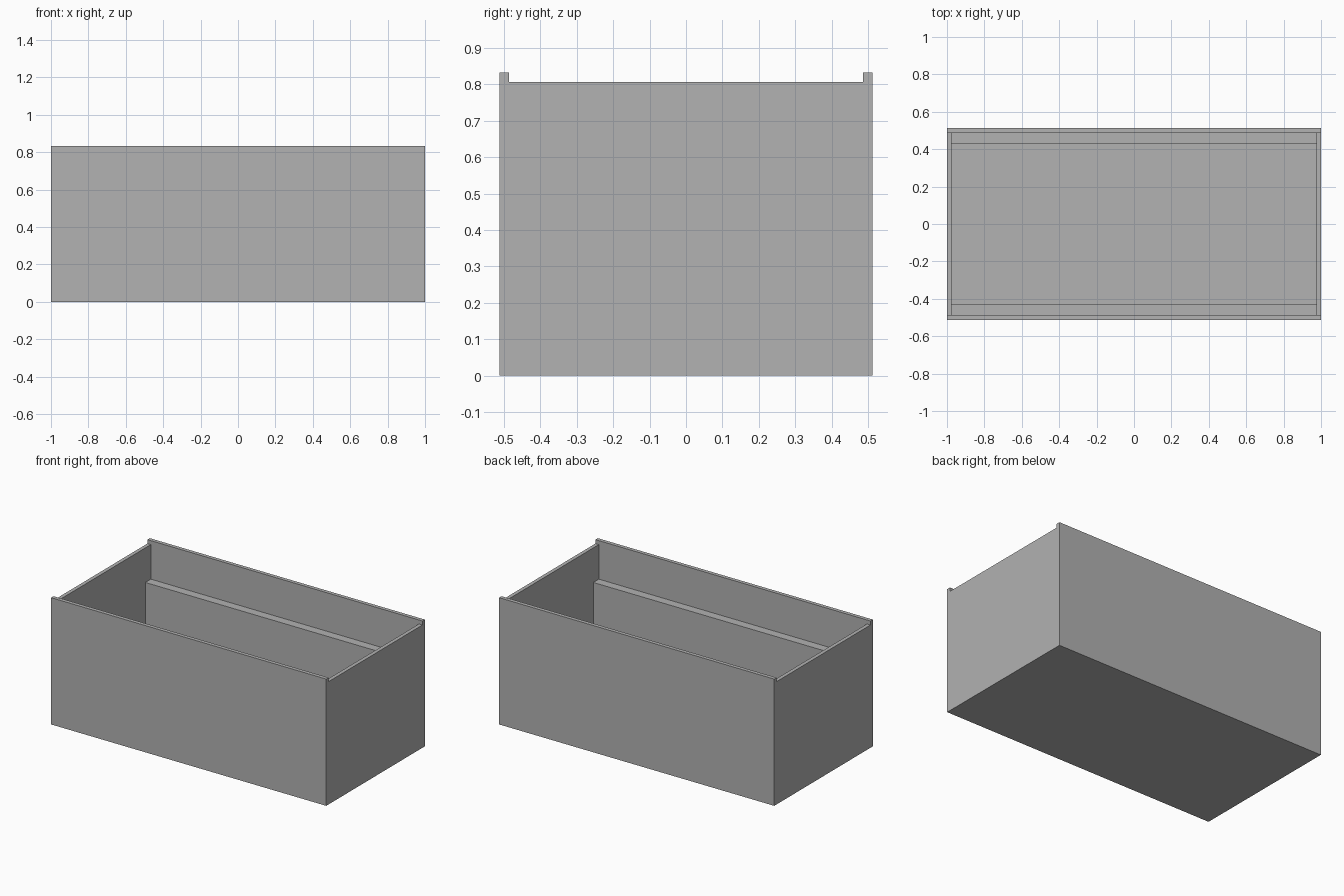
import bpy
import bmesh
from mathutils import Matrix, Vector

cube = bpy.data.objects.get("Cube")
if cube:
    bpy.data.objects.remove(cube, do_unlink=True)

HALF_X, HALF_Y, HEIGHT = 1.0, 0.512, 0.833
WALL = 0.025
END_HEIGHT = 0.807      # top of the lower end walls
LEDGE_HEIGHT = 0.58     # top of the ledges along the long walls
LEDGE_Y = 0.43          # inner face of the ledges
IN_X, IN_Y = HALF_X - WALL, HALF_Y - WALL

grey = bpy.data.materials.new("plain_grey")
grey.use_nodes = True
colour = (0.445, 0.445, 0.445, 1)
grey.diffuse_color = colour
grey.node_tree.nodes["Principled BSDF"].inputs["Base Color"].default_value = colour


def box(name, half_x, half_y, bottom, top):
    """Box centred on x and y, between two heights."""
    bm = bmesh.new()
    size = Vector((2 * half_x, 2 * half_y, top - bottom))
    matrix = Matrix.Translation((0, 0, (bottom + top) / 2)) @ Matrix.Diagonal(size).to_4x4()
    bmesh.ops.create_cube(bm, size=1, matrix=matrix)
    mesh = bpy.data.meshes.new(name)
    bm.to_mesh(mesh)
    bm.free()
    mesh.materials.append(grey)
    obj = bpy.data.objects.new(name, mesh)
    bpy.context.collection.objects.link(obj)
    return obj


# Solid block, hollowed out by the cutters
crate = box("open_box", HALF_X, HALF_Y, 0, HEIGHT)

cutters = [
    # Lower cavity between the ledges, leaving the floor
    box("lower_cavity_cutter", IN_X, LEDGE_Y, WALL, HEIGHT + 1),
    # Wider cavity above the ledges
    box("upper_cavity_cutter", IN_X, IN_Y, LEDGE_HEIGHT, HEIGHT + 1),
    # Lowers the end walls between the long walls
    box("end_wall_cutter", HALF_X + 1, IN_Y, END_HEIGHT, HEIGHT + 1),
]
for cutter in cutters:
    cut = crate.modifiers.new(cutter.name, 'BOOLEAN')
    cut.operation = 'DIFFERENCE'
    cut.solver = 'EXACT'
    cut.object = cutter

# Apply the cuts, then discard the cutters
depsgraph = bpy.context.evaluated_depsgraph_get()
result = bpy.data.meshes.new_from_object(crate.evaluated_get(depsgraph))
crate.modifiers.clear()
crate.data = result
result.name = "open_box"
for cutter in cutters:
    bpy.data.objects.remove(cutter, do_unlink=True)
